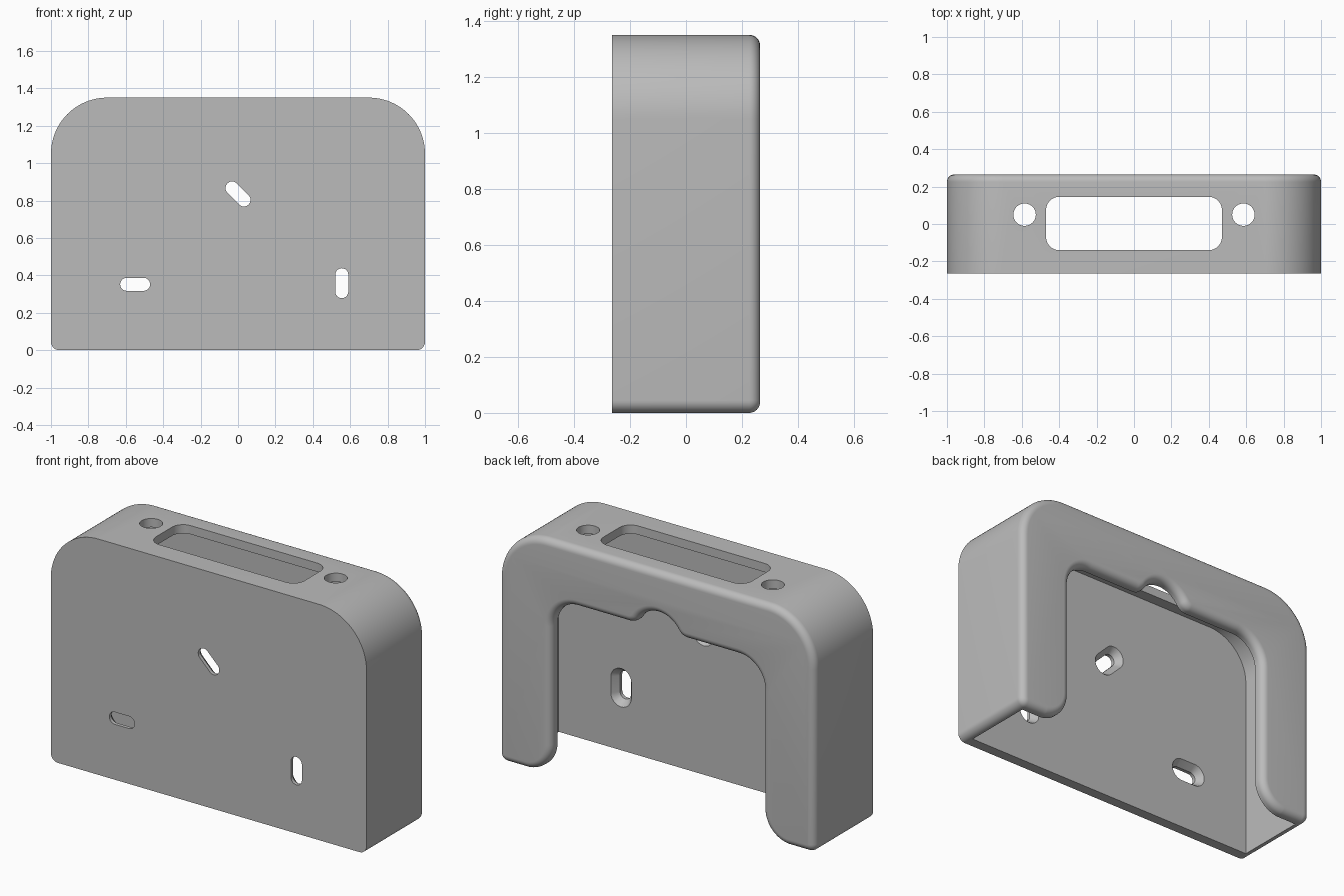
import bpy
import bmesh
from math import sin, cos, pi, radians, atan2, degrees, sqrt
from mathutils import Vector

cube = bpy.data.objects.get("Cube")
if cube:
    bpy.data.objects.remove(cube, do_unlink=True)

DEPTH = 0.265      # half depth
HEIGHT = 1.35
FRONT_WALL = 0.06
BACK_WALL = 0.06
WALL = 0.05
FILLET = 0.04


def arc(cx, cy, r, a0, a1, n=12):
    return [Vector((cx + r * cos(radians(a0 + (a1 - a0) * i / n)),
                    cy + r * sin(radians(a0 + (a1 - a0) * i / n)))) for i in range(n + 1)]


def mirrored(half):
    """Close a clockwise right-hand half outline with its mirror image."""
    pts = half + [Vector((-p.x, p.y)) for p in reversed(half)]
    return [p for i, p in enumerate(pts) if (p - pts[i - 1]).length > 1e-5]


def capsule(cx, cy, length, width, angle):
    r, h = width / 2, (length - width) / 2
    d = Vector((cos(radians(angle)), sin(radians(angle)))) * h
    return (arc(cx + d.x, cy + d.y, r, angle + 90, angle - 90)
            + arc(cx - d.x, cy - d.y, r, angle - 90, angle - 270))


def offset(pts, d):
    """Move a clockwise outline outward by d."""
    out = []
    for i, p in enumerate(pts):
        a = (p - pts[i - 1]).normalized()
        b = (pts[(i + 1) % len(pts)] - p).normalized()
        n1, n2 = Vector((-a.y, a.x)), Vector((-b.y, b.x))
        out.append(p + (n1 + n2) * d / (1 + n1.dot(n2)))
    return out


def loft(name, outline, stations, axis="Y"):
    """Solid through offset copies of an outline at (position, offset) stations."""
    bm = bmesh.new()
    rings = []
    for h, d in stations:
        rings.append([bm.verts.new((p.x, h, p.y) if axis == "Y" else (p.x, p.y, h))
                      for p in offset(outline, d)])
    n = len(outline)
    for lo, hi in zip(rings, rings[1:]):
        for i in range(n):
            j = (i + 1) % n
            bm.faces.new((lo[i], lo[j], hi[j], hi[i]))
    bm.faces.new(rings[0])
    bm.faces.new(rings[-1])
    bmesh.ops.recalc_face_normals(bm, faces=bm.faces)
    mesh = bpy.data.meshes.new(name)
    bm.to_mesh(mesh)
    bm.free()
    obj = bpy.data.objects.new(name, mesh)
    bpy.context.collection.objects.link(obj)
    return obj


def fillet(sign, n=8):
    """Stations of a rounded edge that ends at the back face."""
    return [(DEPTH - FILLET + FILLET * sin(pi / 2 * i / n),
             sign * FILLET * (1 - cos(pi / 2 * i / n))) for i in range(n + 1)]


# Outer body with large top corners and a rounded back edge
R = 0.3
body_outline = mirrored(arc(1 - R, HEIGHT - R, R, 90, 0, 24)
                        + arc(0.955, 0.045, 0.045, 0, -90, 8))
body = loft("wall_holder", body_outline, [(-DEPTH, 0)] + fillet(-1))

cutters = []

# Hollow inside, open at the bottom
r = R - WALL
cavity_outline = mirrored(arc(1 - R, HEIGHT - R, r, 90, 0, 24) + [Vector((1 - WALL, -0.2))])
cutters.append(loft("cavity", cavity_outline,
                    [(-DEPTH + FRONT_WALL, 0), (DEPTH - BACK_WALL, 0)]))

# Arched back opening with a thumb notch and rounded leg ends
X, TOP, CORNER, LEG = 0.67, 1.01, 0.16, 0.17
NOTCH, NOTCH_Z, BLEND = 0.15, 0.96, 0.07
dz = TOP + BLEND - NOTCH_Z
dx = sqrt((NOTCH + BLEND) ** 2 - dz ** 2)
a = degrees(atan2(dz, dx))
low = -0.001
back_outline = mirrored(
    arc(0, NOTCH_Z, NOTCH, 90, a)
    + arc(dx, TOP + BLEND, BLEND, 180 + a, 270)
    + arc(X - CORNER, TOP - CORNER, CORNER, 90, 0)
    + arc(X + LEG, LEG + low, LEG, 180, 270)
    + [Vector((1.1, low)), Vector((1.1, -0.2))])
cutters.append(loft("back_opening", back_outline,
                    [(0.17, 0)] + fillet(1) + [(0.3, FILLET)]))

# Countersunk screw slots in the front plate
inner = -DEPTH + FRONT_WALL
for x, z, angle in ((-0.55, 0.352, 0), (0.555, 0.358, 90), (0, 0.835, -45)):
    cutters.append(loft("screw_slot", capsule(x, z, 0.16, 0.07, angle),
                        [(-0.3, 0), (-DEPTH + 0.02, 0), (inner, 0.03), (inner + 0.05, 0.03)]))

# Window and two round holes in the top wall
through = [(1.2, 0), (1.45, 0)]
window = mirrored(arc(0.4, 0.075, 0.07, 90, 0) + arc(0.4, -0.07, 0.07, 0, -90))
cutters.append(loft("top_window", window, through, "Z"))
for x in (-0.585, 0.585):
    cutters.append(loft("top_hole", arc(x, 0.05, 0.06, 360, 0, 40)[:-1], through, "Z"))

# Cut everything out of the body
bpy.context.view_layer.objects.active = body
for cutter in cutters:
    cutter.hide_render = True
    mod = body.modifiers.new("cut", "BOOLEAN")
    mod.operation = "DIFFERENCE"
    mod.solver = "EXACT"
    mod.object = cutter
    bpy.ops.object.modifier_apply(modifier=mod.name)
    bpy.data.objects.remove(cutter, do_unlink=True)

# Plain grey material
grey = bpy.data.materials.new("plain_grey")
grey.use_nodes = True
colour = (0.5, 0.5, 0.5, 1)
grey.diffuse_color = colour
grey.node_tree.nodes["Principled BSDF"].inputs["Base Color"].default_value = colour
body.data.materials.clear()
body.data.materials.append(grey)

bpy.ops.object.select_all(action="DESELECT")
body.select_set(True)
bpy.ops.object.shade_smooth_by_angle(angle=radians(30))
